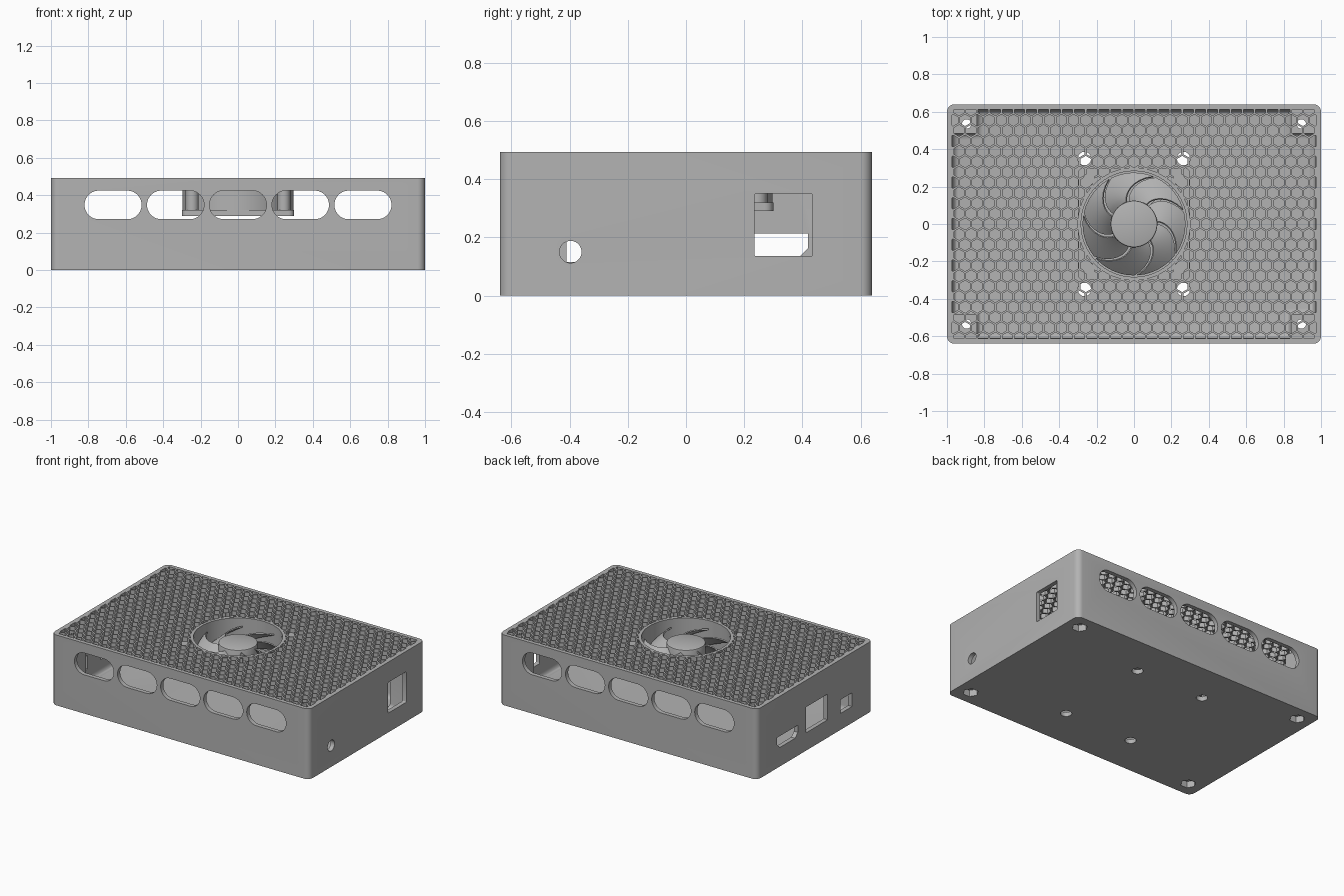
import bpy, bmesh, math
from mathutils import Vector

if "Cube" in bpy.data.objects:
    bpy.data.objects.remove(bpy.data.objects["Cube"], do_unlink=True)

W, D, H = 1.0, 0.64, 0.493       # half width, half depth, height
WALL, LID = 0.03, 0.463          # wall thickness, underside of the grille

grey = bpy.data.materials.new("plain grey")
grey.use_nodes = True
grey.diffuse_color = (0.45, 0.45, 0.45, 1)
grey.node_tree.nodes["Principled BSDF"].inputs["Base Color"].default_value = (0.45, 0.45, 0.45, 1)


def make(name, bm):
    bmesh.ops.recalc_face_normals(bm, faces=bm.faces)
    me = bpy.data.meshes.new(name)
    bm.to_mesh(me)
    bm.free()
    me.materials.append(grey)
    ob = bpy.data.objects.new(name, me)
    bpy.context.scene.collection.objects.link(ob)
    return ob


def extrude(bm, faces, vec):
    ext = bmesh.ops.extrude_face_region(bm, geom=faces)
    verts = [g for g in ext["geom"] if isinstance(g, bmesh.types.BMVert)]
    bmesh.ops.translate(bm, verts=verts, vec=vec)


def prism(bm, points, z0, z1):
    face = bm.faces.new([bm.verts.new((x, y, z0)) for x, y in points])
    extrude(bm, [face], (0, 0, z1 - z0))


def ring(r, n, cx=0, cy=0, turn=0):
    return [(cx + r * math.cos(turn + math.tau * i / n),
             cy + r * math.sin(turn + math.tau * i / n)) for i in range(n)]


def round_rect(w, d, r, n=6):
    pts = []
    for q, (sx, sy) in enumerate(((1, 1), (-1, 1), (-1, -1), (1, -1))):
        for i in range(n + 1):
            a = math.pi / 2 * (q + i / n)
            pts.append((sx * (w - r) + r * math.cos(a), sy * (d - r) + r * math.sin(a)))
    return pts


def solid(name, points, z0, z1):
    bm = bmesh.new()
    prism(bm, points, z0, z1)
    return make(name, bm)


def cut(ob, cutter):
    cutter.hide_render = True
    mod = ob.modifiers.new("cut", 'BOOLEAN')
    mod.operation, mod.solver, mod.object = 'DIFFERENCE', 'EXACT', cutter
    dg = bpy.context.evaluated_depsgraph_get()
    me = bpy.data.meshes.new_from_object(ob.evaluated_get(dg))
    ob.modifiers.clear()
    ob.data = me
    bpy.data.objects.remove(cutter, do_unlink=True)


def smooth(ob, angle=35):
    bpy.ops.object.select_all(action='DESELECT')
    ob.select_set(True)
    bpy.context.view_layer.objects.active = ob
    bpy.ops.object.shade_smooth_by_angle(angle=math.radians(angle))


# Case: rounded box
case = solid("case", round_rect(W, D, 0.04), 0, H)

# Hollow with corner screw posts left standing and a filleted floor
a, b, pa, pb = W - WALL, D - WALL, 0.84, 0.485
quarter = [(a, pb), (pa, pb), (pa, b)]
outline = (quarter + [(-x, y) for x, y in reversed(quarter)]
           + [(-x, -y) for x, y in quarter] + [(x, -y) for x, y in reversed(quarter)])
bm = bmesh.new()
prism(bm, outline, WALL, LID)
floor_edges = [e for e in bm.edges if all(v.co.z < WALL + 0.001 for v in e.verts)]
bmesh.ops.bevel(bm, geom=floor_edges, offset=0.035, segments=4, profile=0.5, affect='EDGES')
cut(case, make("cavity_cutter", bm))

# Honeycomb grille
PITCH, ROW = 0.0645, 0.0555
bm = bmesh.new()
for j in range(-11, 12):
    for i in range(-16, 17):
        cx, cy = (i + 0.5 * (j % 2)) * PITCH, j * ROW
        if math.hypot(cx, cy) > 0.26:
            pts = ring(0.031, 6, cx, cy, math.pi / 6)
            bm.faces.new([bm.verts.new((x, y, LID - 0.005)) for x, y in pts])
for co, no in (((0.972, 0, 0), (1, 0, 0)), ((-0.972, 0, 0), (-1, 0, 0)),
               ((0, 0.613, 0), (0, 1, 0)), ((0, -0.613, 0), (0, -1, 0))):
    bmesh.ops.bisect_plane(bm, geom=bm.verts[:] + bm.edges[:] + bm.faces[:],
                           plane_co=co, plane_no=no, clear_outer=True)
extrude(bm, bm.faces[:], (0, 0, 0.06))
cut(case, make("grille_cutter", bm))

# Fan opening and fan screw holes in the lid
cut(case, solid("fan_opening_cutter", ring(0.285, 64), LID - 0.02, H + 0.02))
bm = bmesh.new()
for sx in (-1, 1):
    for sy in (-1, 1):
        prism(bm, ring(0.03, 20, sx * 0.24, sy * 0.24), LID - 0.02, H + 0.02)
cut(case, make("lid_hole_cutter", bm))

# Floor: mounting holes and corner screw holes
bm = bmesh.new()
for sx in (-1, 1):
    for sy in (-1, 1):
        prism(bm, ring(0.036, 24, sx * 0.265, sy * 0.35), -0.05, 0.1)
        prism(bm, ring(0.025, 20, sx * 0.895, sy * 0.535), -0.05, LID + 0.01)
cut(case, make("floor_hole_cutter", bm))

# Nut pockets under the corners
bm = bmesh.new()
for sx in (-1, 1):
    for sy in (-1, 1):
        prism(bm, ring(0.05, 6, sx * 0.895, sy * 0.535), -0.05, 0.045)
cut(case, make("nut_pocket_cutter", bm))

# Vent slots through front and back
bm = bmesh.new()
for k in range(-2, 3):
    pts = round_rect(0.1525, 0.0765, 0.0764, 10)
    face = bm.faces.new([bm.verts.new((k * 0.334 + x, -1, 0.348 + z)) for x, z in pts])
    extrude(bm, [face], (0, 2, 0))
cut(case, make("vent_cutter", bm))


# Side ports, outlines in (y, z)
def rect(y0, y1, z0, z1):
    return [(y0, z0), (y1, z0), (y1, z1), (y0, z1)]


ports = [(1, round_rect(0.1, 0.1075, 0.006, 3), 0.335, 0.243),
         (1, ring(0.038, 28), -0.397, 0.15),
         (-1, rect(-0.065, 0.065, -0.048, 0.048), -0.345, 0.163),
         (-1, rect(-0.12, 0.12, -0.09, 0.09), -0.02, 0.215),
         (-1, [(-0.085, -0.04), (0.085, -0.04), (0.115, -0.01), (0.115, 0.04),
               (-0.115, 0.04), (-0.115, -0.01)], 0.305, 0.173)]
bm = bmesh.new()
for side, pts, cy, cz in ports:
    face = bm.faces.new([bm.verts.new((side * 0.95, cy + y, cz + z)) for y, z in pts])
    extrude(bm, [face], (side * 0.1, 0, 0))
cut(case, make("port_cutter", bm))
smooth(case)


def tube(name, r0, r1, z0, z1):
    ob = solid(name, ring(r1, 64), z0, z1)
    cut(ob, solid(name + "_cutter", ring(r0, 64), z0 - 0.02, z1 + 0.02))
    smooth(ob)
    return ob


# Rim round the fan opening
tube("fan_rim", 0.283, 0.302, LID, H)

# Fan frame: two square flanges, round shroud, corner pillars
FAN = 0.29
for name, z0, z1 in (("lower_fan_flange", FAN, FAN + 0.03), ("upper_fan_flange", LID - 0.03, LID)):
    flange = solid(name, round_rect(0.3, 0.3, 0.03), z0, z1)
    cut(flange, solid("bore_cutter", ring(0.285, 64), z0 - 0.02, z1 + 0.02))
    smooth(flange)
tube("fan_shroud", 0.285, 0.298, FAN, LID)
bm = bmesh.new()
for sx in (-1, 1):
    for sy in (-1, 1):
        prism(bm, ring(0.035, 20, sx * 0.245, sy * 0.245), FAN, LID)
smooth(make("fan_pillars", bm))

# Motor base and its struts
smooth(solid("motor_base", ring(0.125, 48), FAN, FAN + 0.015))
bm = bmesh.new()
for k in range(4):
    t = math.tau * (k + 0.5) / 4
    u, v = Vector((math.cos(t), math.sin(t))), Vector((-math.sin(t), math.cos(t)))
    prism(bm, [u * r + v * s for r, s in ((0.1, -0.012), (0.29, -0.012), (0.29, 0.012), (0.1, 0.012))],
          FAN, FAN + 0.015)
make("motor_struts", bm)

# Hub with softened top edge
bm = bmesh.new()
prism(bm, ring(0.125, 48), FAN + 0.02, 0.457)
top = [e for e in bm.edges if all(v.co.z > 0.456 for v in e.verts)]
bmesh.ops.bevel(bm, geom=top, offset=0.008, segments=2, profile=0.5, affect='EDGES')
smooth(make("fan_hub", bm))

# Seven swept, pitched blades
BLADES, NR, NA = 7, 8, 6
bm = bmesh.new()
for k in range(BLADES):
    grid = []
    for i in range(NR + 1):
        f = i / NR
        r = 0.12 + 0.155 * f
        start = math.tau * k / BLADES + math.radians(110 - 42 * f ** 1.5)
        span = math.radians(44 + 4 * f)
        grid.append([bm.verts.new((r * math.cos(start + span * j / NA),
                                   r * math.sin(start + span * j / NA),
                                   0.44 - 0.10 * j / NA)) for j in range(NA + 1)])
    for i in range(NR):
        for j in range(NA):
            bm.faces.new((grid[i][j], grid[i + 1][j], grid[i + 1][j + 1], grid[i][j + 1]))
bmesh.ops.recalc_face_normals(bm, faces=bm.faces)
bmesh.ops.solidify(bm, geom=bm.faces[:], thickness=0.008)
smooth(make("fan_blades", bm))
